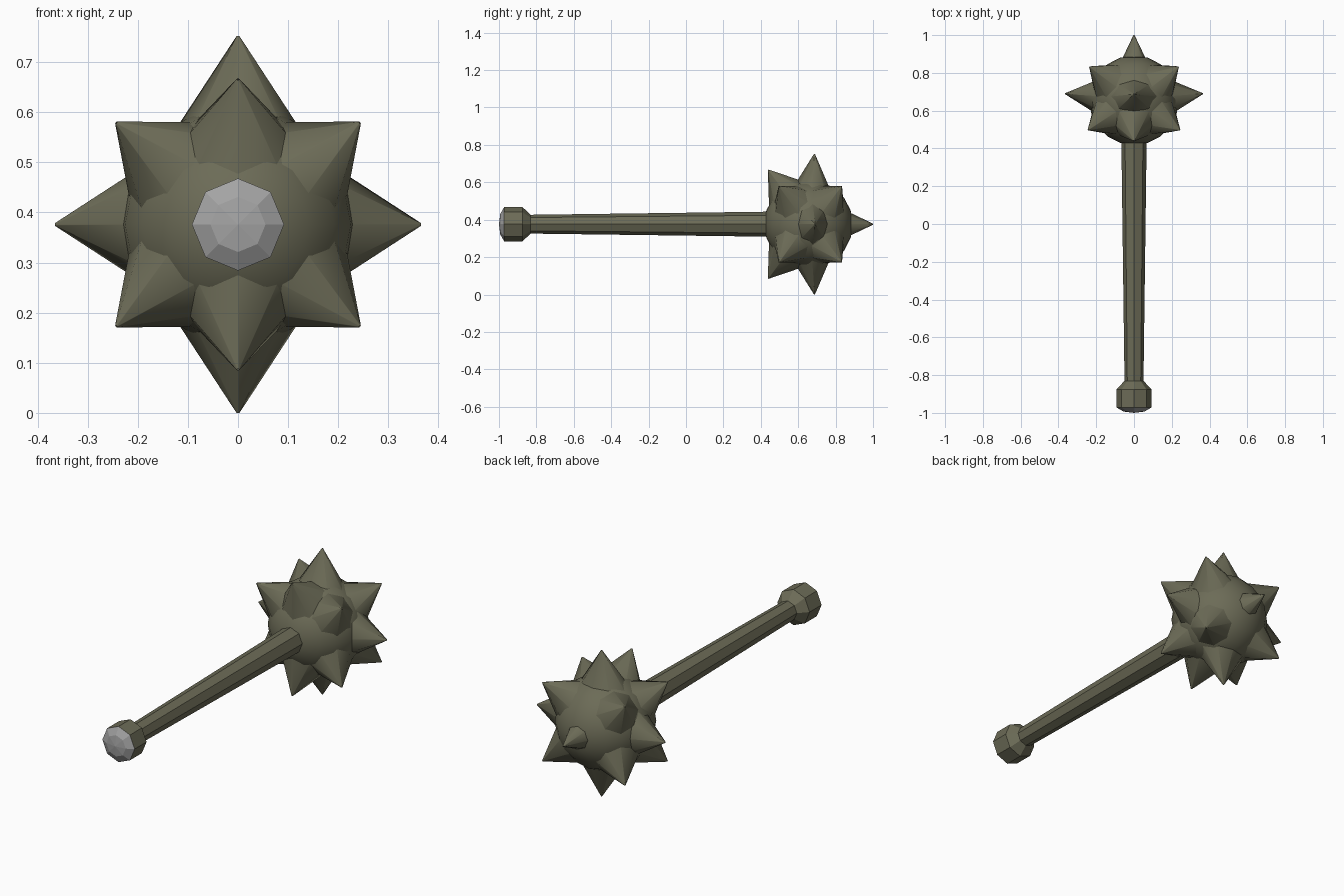
import bpy, bmesh, math
from mathutils import Vector, Matrix

if "Cube" in bpy.data.objects:
    bpy.data.objects.remove(bpy.data.objects["Cube"])

CENTRE = Vector((0, 0.655, 0.376))   # middle of the spiked head


def material(name, rgb):
    m = bpy.data.materials.new(name)
    m.diffuse_color = (*rgb, 1)
    m.use_nodes = True
    m.node_tree.nodes["Principled BSDF"].inputs["Base Color"].default_value = m.diffuse_color
    return m


olive = material("olive", (0.15, 0.148, 0.095))
grey = material("grey", (0.37, 0.37, 0.37))


def add_object(name, bm, mat, smooth):
    bmesh.ops.recalc_face_normals(bm, faces=bm.faces)
    for f in bm.faces:
        f.smooth = smooth
    me = bpy.data.meshes.new(name)
    bm.to_mesh(me)
    bm.free()
    me.materials.append(mat)
    ob = bpy.data.objects.new(name, me)
    bpy.context.collection.objects.link(ob)
    return ob


def lathe_y(name, profile, mat, sides=8):
    """Rings of (y, radius) around the handle axis; radius 0 closes to a point."""
    bm = bmesh.new()
    rings = []
    for y, r in profile:
        n = sides if r > 0 else 1
        rings.append([bm.verts.new((r * math.cos(math.tau * i / sides), y,
                                    CENTRE.z + r * math.sin(math.tau * i / sides)))
                      for i in range(n)])
    for a, b in zip(rings, rings[1:]):
        for i in range(sides):
            j = (i + 1) % sides
            quad = [a[i % len(a)], a[j % len(a)], b[j % len(b)], b[i % len(b)]]
            bm.faces.new(list(dict.fromkeys(quad)))
    return add_object(name, bm, mat, False)


def spike(name, tip, base_dist, base_radius, squash=1.0):
    """Open cone from inside the ball out to the tip (relative to the centre)."""
    tip = Vector(tip)
    axis = tip.normalized()
    length = tip.length - base_dist
    bm = bmesh.new()
    bmesh.ops.create_cone(bm, cap_ends=False, segments=8, radius1=base_radius,
                          radius2=0.003, depth=length)
    rot = axis.to_track_quat('Z', 'Y').to_matrix().to_4x4()
    place = Matrix.Translation(axis * (base_dist + length / 2)) @ rot
    bmesh.ops.transform(bm, matrix=place, verts=bm.verts)
    for v in bm.verts:
        v.co.y = tip.y + (v.co.y - tip.y) * squash
        v.co += CENTRE
    return add_object(name, bm, olive, True)


# Handle, pommel and its pale end cap
lathe_y("handle", [(-0.85, 0.050), (0.45, 0.067)], olive)
lathe_y("pommel", [(-0.972, 0.092), (-0.875, 0.092), (-0.83, 0.050)], olive)
lathe_y("pommel_cap", [(-1.0, 0), (-0.993, 0.055), (-0.972, 0.092)], grey)

# Ball of the head
bm = bmesh.new()
bmesh.ops.create_uvsphere(bm, u_segments=16, v_segments=10, radius=0.237)
bmesh.ops.transform(bm, matrix=Matrix.Translation(CENTRE) @ Matrix.Rotation(math.pi / 2, 4, 'X'),
                    verts=bm.verts)
add_object("head_ball", bm, olive, True)

# Spikes: one at the end, then mirrored sets
spike("end_spike", (0, 0.345, 0), 0.20, 0.072)
for s in (-1, 1):
    spike("side_spike", (s * 0.365, 0.035, 0), 0.17, 0.13, 0.8)
    spike("vertical_spike", (0, 0.032, s * 0.376), 0.17, 0.138, 0.8)
    spike("rear_spike", (0, -0.215, s * 0.29), 0.17, 0.135)
    for t in (-1, 1):
        spike("front_diagonal_spike", (s * 0.235, 0.177, t * 0.202), 0.17, 0.13)
        spike("rear_diagonal_spike", (s * 0.243, -0.157, t * 0.203), 0.17, 0.13)
